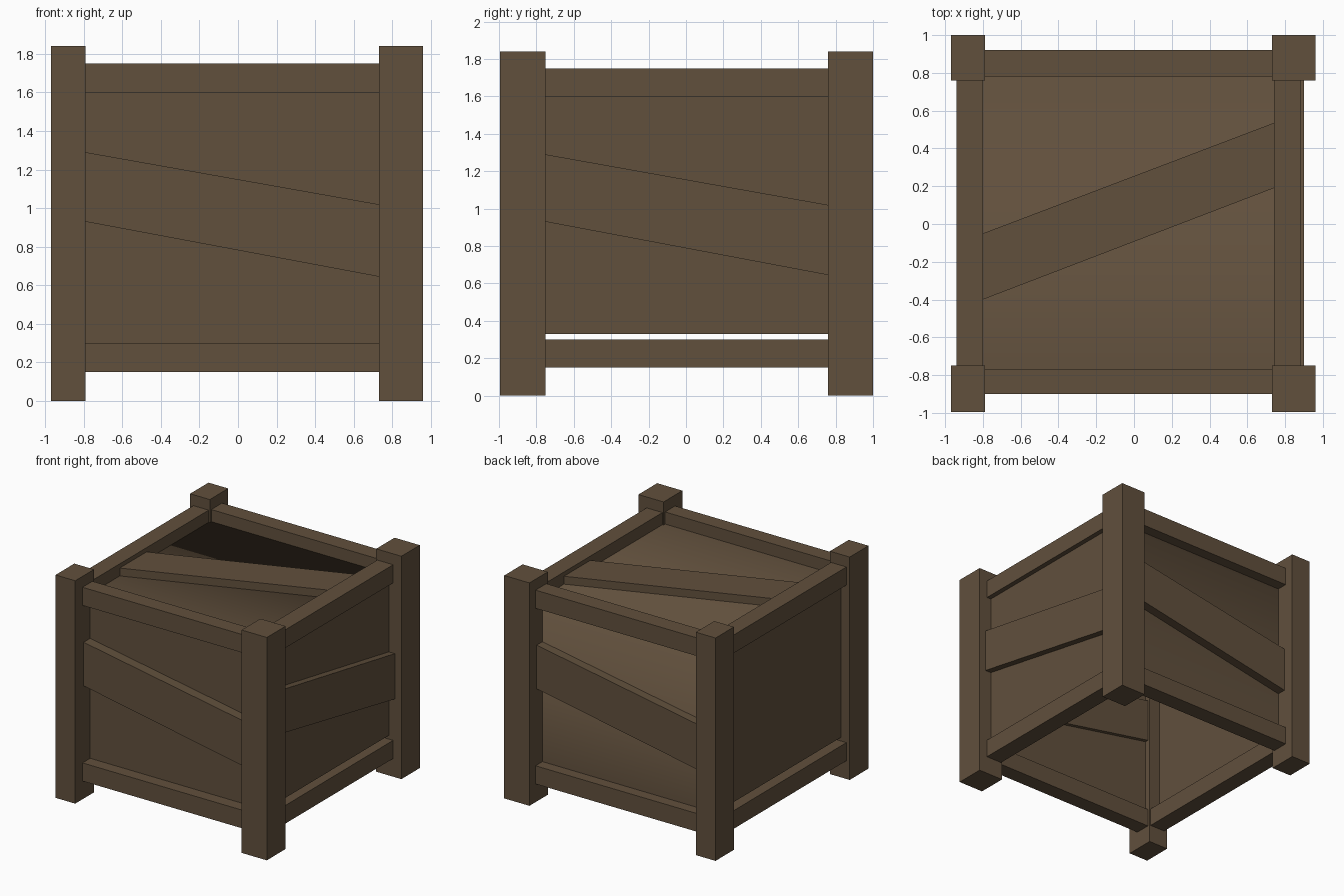
import bpy, bmesh

if "Cube" in bpy.data.objects:
    bpy.data.objects.remove(bpy.data.objects["Cube"])

wood = bpy.data.materials.new("brown wood")
wood.diffuse_color = (0.12, 0.08, 0.046, 1)
wood.use_nodes = True
wood.node_tree.nodes["Principled BSDF"].inputs["Base Color"].default_value = wood.diffuse_color


def make(name, verts, faces, smooth=False):
    me = bpy.data.meshes.new(name)
    me.from_pydata(verts, [], faces)
    bm = bmesh.new()
    bm.from_mesh(me)
    bmesh.ops.recalc_face_normals(bm, faces=bm.faces)
    bm.to_mesh(me)
    bm.free()
    for p in me.polygons:
        p.use_smooth = smooth
    me.materials.append(wood)
    ob = bpy.data.objects.new(name, me)
    bpy.context.collection.objects.link(ob)
    return ob


def prism(name, outline, axis, lo, hi):
    """Extrude a 2D outline along an axis (0=x, 1=y, 2=z) from lo to hi."""
    n = len(outline)
    verts = []
    for d in (lo, hi):
        for p in outline:
            v = list(p)
            v.insert(axis, d)
            verts.append(v)
    faces = [list(range(n)), list(range(n, 2 * n))]
    faces += [[i, (i + 1) % n, (i + 1) % n + n, i + n] for i in range(n)]
    return make(name, verts, faces)


def box(name, x, y, z):
    return prism(name, [(x[0], y[0]), (x[1], y[0]), (x[1], y[1]), (x[0], y[1])], 2, *z)


def plank(name, a, lo_a, hi_a, b, lo_b, hi_b, axis, d):
    """Slanted plank with upright ends at a and b."""
    prism(name, [(a, lo_a), (b, lo_b), (b, hi_b), (a, hi_a)], axis, *d)


# corner posts
for sx, x in (("left", (-0.97, -0.79)), ("right", (0.73, 0.96))):
    for sy, y in (("front", (-0.995, -0.75)), ("back", (0.76, 1.0))):
        box(f"{sy}_{sx}_post", x, y, (0, 1.84))

# rails around the top and bottom
for level, z in (("top", (1.60, 1.75)), ("bottom", (0.15, 0.30))):
    box(f"front_{level}_rail", (-0.79, 0.73), (-0.90, -0.77), z)
    box(f"back_{level}_rail", (-0.79, 0.73), (0.78, 0.92), z)
    box(f"left_{level}_rail", (-0.94, -0.80), (-0.76, 0.77), z)
    box(f"right_{level}_rail", (0.74, 0.885), (-0.76, 0.77), z)

# slanted planks on front, right, back and lid
plank("front_plank", -0.79, 0.93, 1.29, 0.73, 0.645, 1.02, 1, (-0.885, -0.77))
plank("right_plank", -0.75, 0.93, 1.29, 0.76, 0.645, 1.02, 0, (0.78, 0.90))
plank("back_plank", 0.73, 0.93, 1.29, -0.79, 0.645, 1.02, 1, (0.78, 0.905))
plank("lid_plank", -0.80, -0.40, -0.05, 0.74, 0.19, 0.535, 2, (1.60, 1.715))

# flat wall sheets
make("front_wall", [(-0.88, -0.80, 0.25), (0.84, -0.80, 0.25), (0.84, -0.80, 1.65), (-0.88, -0.80, 1.65)],
     [(0, 1, 2, 3)])
make("left_wall", [(-0.89, 0.83, 0.33), (-0.89, -0.80, 0.33), (-0.89, -0.80, 1.65), (-0.89, 0.83, 1.65)],
     [(0, 1, 2, 3)])
make("right_wall", [(0.845, -0.80, 0.33), (0.845, 0.83, 0.33), (0.845, 0.83, 1.65), (0.845, -0.80, 1.65)],
     [(0, 1, 2, 3)])

# lid and back wall: one bent sheet, smooth shaded
bent = make("lid_and_back_wall",
            [(x, y, z) for y, z in ((-0.80, 1.65), (0.83, 1.65), (0.83, 0.25)) for x in (-0.89, 0.845)],
            [(0, 1, 3, 2), (2, 3, 5, 4)], smooth=True)
if bent.data.polygons[0].normal.z < 0:
    bent.data.flip_normals()
for n, ax, s in (("front_wall", 1, -1), ("left_wall", 0, -1), ("right_wall", 0, 1)):
    me = bpy.data.objects[n].data
    if me.polygons[0].normal[ax] * s < 0:
        me.flip_normals()
